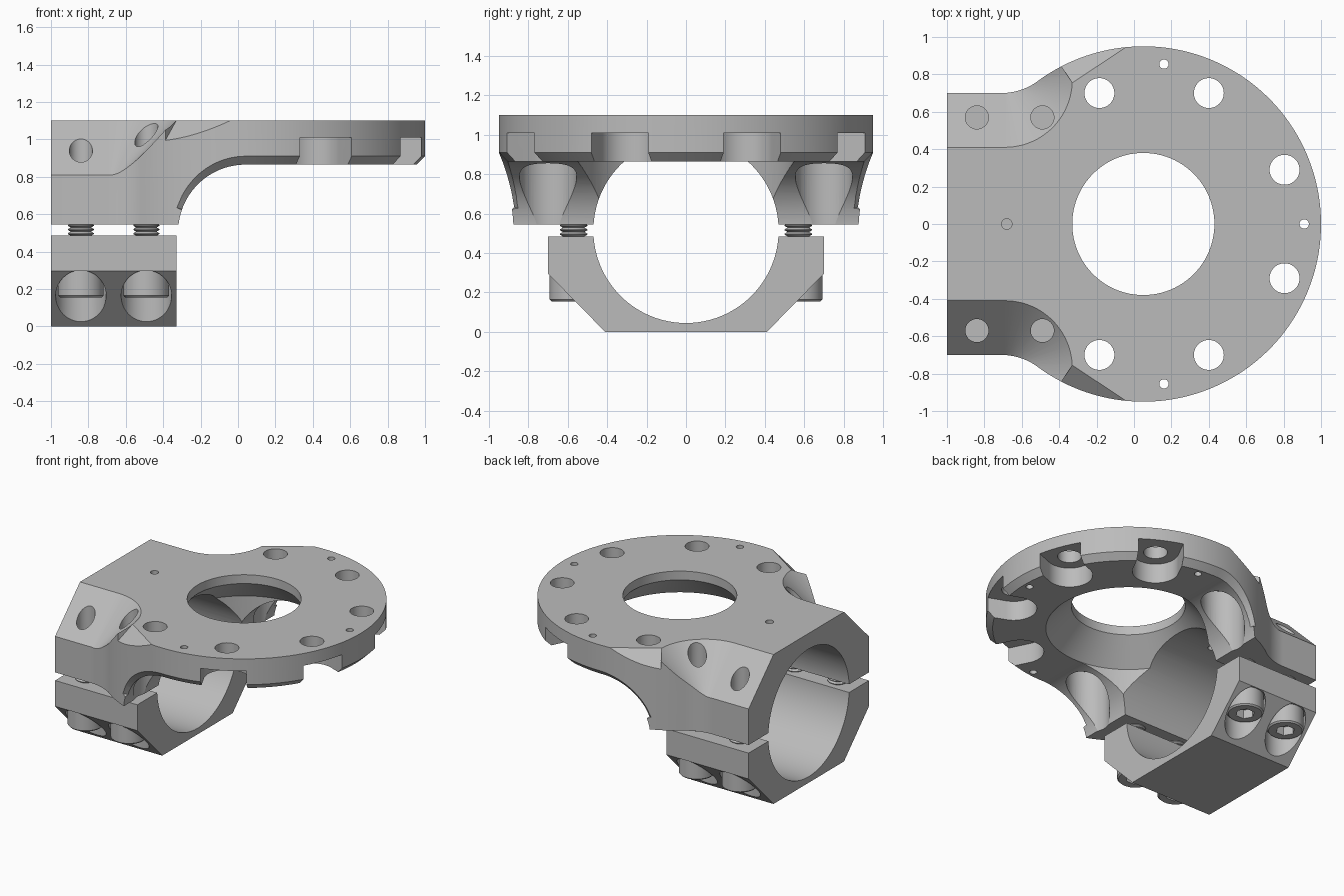
import bpy, bmesh, math
from mathutils import Vector, Matrix

cube = bpy.data.objects.get("Cube")
if cube:
    bpy.data.objects.remove(cube)

steel = bpy.data.materials.new("grey_metal")
steel.use_nodes = True
GREY = (0.5, 0.5, 0.5, 1)
steel.diffuse_color = GREY
steel.node_tree.nodes["Principled BSDF"].inputs["Base Color"].default_value = GREY

DISC_X, DISC_R = 0.05, 0.95
TOP, UNDER, SPLIT = 1.1, 0.865, 0.545
BORE_Z, BORE_R = 0.515, 0.47
ARC_X, ARC_Z, ARC_R = 0.04, 0.505, 0.36
BOLTS = [(x, s * 0.57) for x in (-0.84, -0.49) for s in (-1, 1)]


def make(name, bm):
    bmesh.ops.remove_doubles(bm, verts=bm.verts, dist=1e-5)
    bmesh.ops.recalc_face_normals(bm, faces=bm.faces)
    mesh = bpy.data.meshes.new(name)
    bm.to_mesh(mesh)
    bm.free()
    mesh.materials.append(steel)
    obj = bpy.data.objects.new(name, mesh)
    bpy.context.collection.objects.link(obj)
    return obj


def loft(name, rings, closed=False):
    """Skin a list of equal point loops; cap the ends unless closed."""
    bm = bmesh.new()
    vs = [[bm.verts.new(p) for p in ring] for ring in rings]
    n = len(vs[0])
    pairs = list(zip(vs, vs[1:])) + ([(vs[-1], vs[0])] if closed else [])
    for a, b in pairs:
        for i in range(n):
            j = (i + 1) % n
            bm.faces.new((a[i], a[j], b[j], b[i]))
    if not closed:
        bm.faces.new(vs[0])
        bm.faces.new(vs[-1])
    return make(name, bm)


def prism_z(name, pts, z0, z1):
    return loft(name, [[(x, y, z) for x, y in pts] for z in (z0, z1)])


def prism_x(name, pts, x0, x1):
    return loft(name, [[(x, y, z) for y, z in pts] for x in (x0, x1)])


def lathe(name, profile, x=0, y=0, seg=48):
    """Stack of circles from (radius, height) pairs."""
    ang = [math.tau * i / seg for i in range(seg)]
    return loft(name, [[(x + r * math.cos(a), y + r * math.sin(a), z) for a in ang]
                       for r, z in profile])


def cylinder(x, y, r, z0, z1, seg=48):
    return lathe("cutter", [(r, z0), (r, z1)], x, y, seg)


def cut(obj, tool):
    tool.hide_render = True
    mod = obj.modifiers.new("cut", 'BOOLEAN')
    mod.operation, mod.solver, mod.object = 'DIFFERENCE', 'EXACT', tool
    bpy.context.view_layer.objects.active = obj
    bpy.ops.object.modifier_apply(modifier=mod.name)
    bpy.data.objects.remove(tool)


def arc(cx, cy, r, a0, a1, n):
    return [(cx + r * math.cos(a0 + (a1 - a0) * i / n),
             cy + r * math.sin(a0 + (a1 - a0) * i / n)) for i in range(n + 1)]


def bore(x1):
    return prism_x("cutter", arc(0, BORE_Z, BORE_R, 0, math.tau * 95 / 96, 95), -1.1, x1)


# Mount body outline: square tail flowing into the disc through tangent fillets
fx, fr = -0.71, 0.33
join = math.atan2(-(0.7 + fr), DISC_X - fx)
half = [(-1, 0.7)] + arc(fx, 0.7 + fr, fr, -math.pi / 2, join, 16)
half += arc(DISC_X, 0, DISC_R, math.pi + join, 0, 64)[1:]
outline = half + [(x, -y) for x, y in reversed(half[:-1])]
body = prism_z("mount_body", outline, SPLIT, TOP)

# Underside: thin flange with a concave sweep down to the clamp legs
side = [(ARC_X - ARC_R, 0.4)] + arc(ARC_X, ARC_Z, ARC_R, math.pi, math.pi / 2, 32)
side += [(1.2, UNDER), (1.2, 0.4)]
cut(body, loft("cutter", [[(x, y, z) for x, z in side] for y in (-1.2, 1.2)]))

# Chamfer running around the lower rim and down the legs
rings = []
c, e = 0.045, 0.02
start = math.acos((-0.3 - DISC_X) / DISC_R)
for i in range(121):
    a = start * (2 * i / 120 - 1)
    n = Vector((math.cos(a), math.sin(a), 0))
    p = Vector((DISC_X, 0, UNDER)) + n * DISC_R
    m = Vector((0, 0, 1))
    if p.x < ARC_X:
        p.z = ARC_Z + math.sqrt(ARC_R ** 2 - (p.x - ARC_X) ** 2)
        m = Vector((p.x - ARC_X, 0, p.z - ARC_Z)).normalized()
    rings.append([p + n * e + m * (c + e), p - n * (c + e) - m * e, p + n * e - m * e])
cut(body, loft("cutter", rings))

# Pipe bore and the flared centre opening
cut(body, bore(DISC_X))
cut(body, lathe("cutter", [(0.55, 0.4), (0.55, UNDER), (0.38, 1.035), (0.38, 1.2)], DISC_X, 0, 96))

for s in (-1, 1):
    # Sloped shoulders: straight, conical and slanting runs
    cut(body, prism_x("cutter", [(s * 0.31, 1.2), (s * 0.9, 1.2), (s * 0.9, 0.61)], -1.1, -0.69))
    cut(body, lathe("cutter", [(0.01, 0.75), (0.46, 1.2)], -0.69, s * 0.77, 96))
    a, b = Vector((-0.33, s * 0.755, TOP)), Vector((-0.04, s * 0.947, TOP))
    d = (b - a).normalized()
    out = Vector((-d.y, d.x, 0)) * s
    up = Vector((0, 0, 1))
    cut(body, loft("cutter", [[p - out * 0.1 + up * 0.1, p + out * 0.3 + up * 0.1,
                               p + out * 0.3 - up * 0.3] for p in (a, b + d * 0.1)]))
    # Flange bolt holes with seats open to the rim
    for x, y in ((0.4, 0.7), (0.805, 0.29)):
        rad = math.atan2(y, x - DISC_X)
        slot = arc(0, 0, 0.155, math.pi / 2, 3 * math.pi / 2, 24) + [(0.5, -0.155), (0.5, 0.155)]
        rot = Matrix.Rotation(rad * s, 2)
        pts = [rot @ Vector(p) + Vector((x, s * y)) for p in slot]
        cut(body, prism_z("cutter", [tuple(p) for p in pts], 0.7, 1.01))
        cut(body, cylinder(x, s * y, 0.08, 0.9, 1.2))
    # Round pockets in the legs
    cut(body, cylinder(-0.185, s * 0.7, 0.145, 0.3, 1.01))
    cut(body, cylinder(-0.185, s * 0.7, 0.08, 0.9, 1.2))
    cut(body, cylinder(0.16, s * 0.855, 0.025, 0.7, 1.2, 24))

# Pin holes and clamp screw holes
cut(body, cylinder(0.91, 0, 0.025, 0.7, 1.2, 24))
cut(body, cylinder(-0.68, 0, 0.028, 0.8, 1.2, 24))
for x, y in BOLTS:
    cut(body, cylinder(x, y, 0.062, 0.72, 1.3, 32))

# Lower clamp half with counterbores
section = [(-0.7, 0.485), (-0.7, 0.295), (-0.41, 0), (0.41, 0), (0.7, 0.295), (0.7, 0.485)]
clamp = prism_x("lower_clamp", section, -1, -0.33)
cut(clamp, bore(-0.2))
for x, y in BOLTS:
    cut(clamp, cylinder(x, y, 0.135, -0.1, 0.295))
parts = [body, clamp]

# Socket screws: head with hex recess, threaded shank
thread = [(0.055, 0.46)]
for i in range(6):
    z = 0.465 + i * 0.022
    thread += [(0.07, z + 0.007), (0.07, z + 0.011), (0.055, z + 0.02)]
for i, (x, y) in enumerate(BOLTS):
    head = lathe("screw_head_%d" % (i + 1), [(0.112, 0.155), (0.122, 0.165), (0.122, 0.3)], x, y)
    cut(head, cylinder(x, y, 0.065, 0.1, 0.22, 6))
    parts += [head, lathe("screw_thread_%d" % (i + 1), thread, x, y, 32)]

# Smooth curved faces, keep machined edges crisp
bpy.ops.object.select_all(action='DESELECT')
for o in parts:
    o.select_set(True)
bpy.context.view_layer.objects.active = body
bpy.ops.object.shade_smooth_by_angle(angle=math.radians(25))
